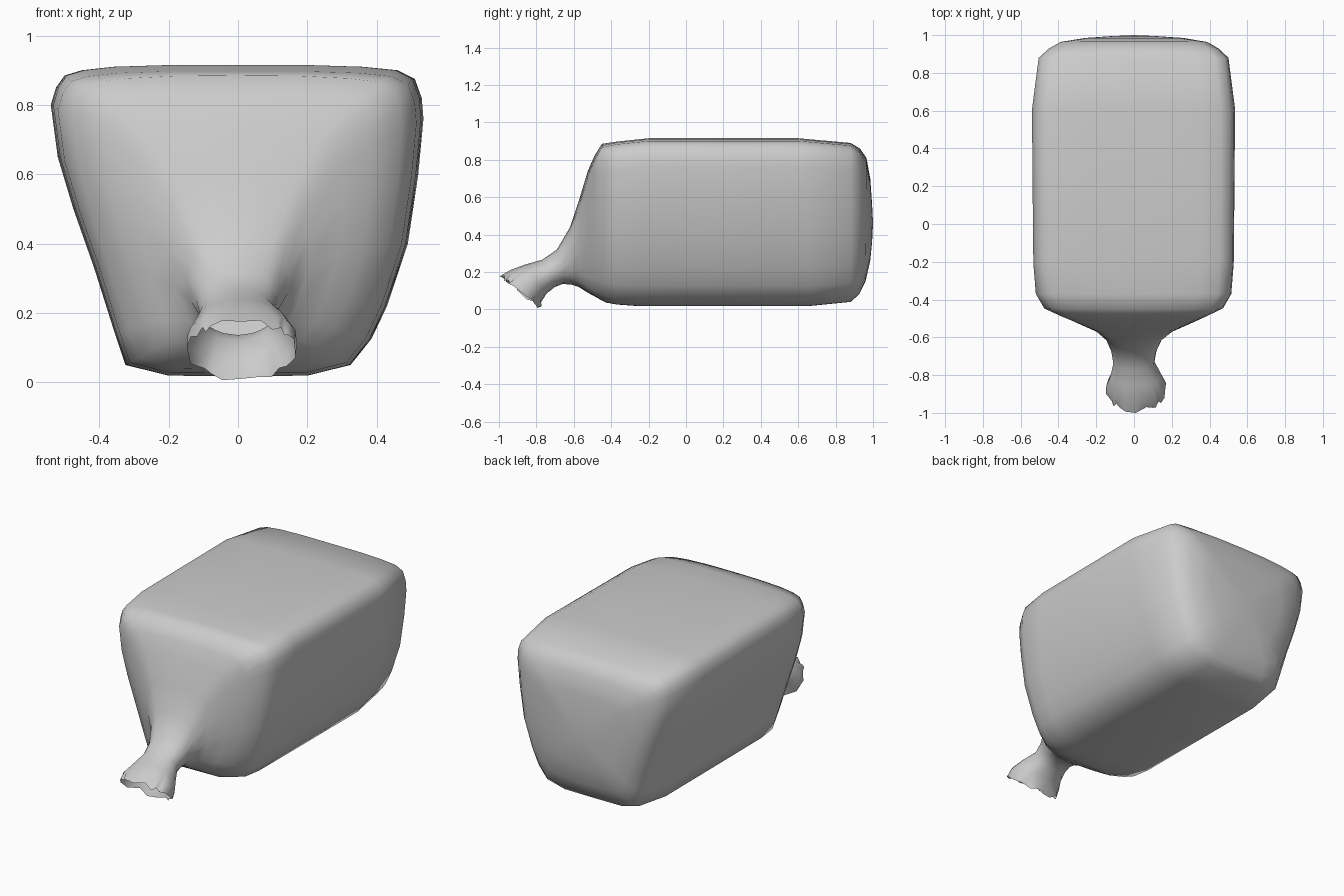
import bpy, bmesh, math

# Body cross-section (x, z), clockwise seen from the front, starting at top centre
SECTION = [(0, .915), (.2, .915), (.36, .91), (.46, .9), (.51, .875), (.53, .82), (.535, .76),
           (.52, .6), (.49, .4), (.43, .22), (.385, .125), (.325, .05), (.2, .019), (0, .018),
           (-.2, .019), (-.325, .05), (-.355, .14), (-.415, .33), (-.475, .5), (-.52, .65),
           (-.54, .8), (-.525, .85), (-.5, .885), (-.45, .9), (-.36, .91), (-.2, .915)]

# Rings back to front: top (y, z), bottom (y, z), half width, x shift, roundness
RINGS = [
    (.995, .56, .995, .36, .12, 0, .6),
    (.985, .70, .985, .26, .27, 0, .4),
    (.965, .81, .96, .15, .40, 0, .2),
    (.93, .86, .925, .08, .455, 0, .1),
    (.88, .89, .88, .04, .50, 0, 0),
    (.60, .915, .66, .018, .535, 0, 0),
    (.20, .915, .20, .018, .532, 0, 0),
    (-.20, .915, -.26, .018, .528, 0, 0),
    (-.37, .897, -.37, .026, .515, 0, 0),
    (-.45, .885, -.43, .037, .475, 0, .05),
    (-.49, .82, -.49, .07, .39, 0, .15),
    (-.525, .74, -.53, .092, .31, 0, .3),
    (-.57, .59, -.57, .118, .21, 0, .5),
    (-.62, .44, -.61, .132, .15, 0, .8),
    (-.69, .32, -.66, .136, .12, 0, 1),
    (-.77, .265, -.70, .12, .11, 0, 1),
    (-.86, .24, -.745, .085, .135, .01, 1),
    (-.94, .21, -.77, .045, .16, .012, 1),
    (-1.0, .175, -.79, .01, .158, .01, 1),
]


def ring_points(ty, tz, by, bz, hw, shift, rnd):
    pts = []
    for x, z in SECTION:
        u, v = x / .535, (z - .4665) / .4485
        a = math.atan2(v, u)
        u += (math.cos(a) - u) * rnd
        v += (math.sin(a) - v) * rnd
        t = (v + 1) / 2
        pts.append((shift + u * hw, by + (ty - by) * t, bz + (tz - bz) * t))
    return pts


# Bag: lofted skin, closed at the back and open at the flared mouth
bm = bmesh.new()
loops = [[bm.verts.new(p) for p in ring_points(*r)] for r in RINGS]
n = len(SECTION)
for a, b in zip(loops, loops[1:]):
    for i in range(n):
        j = (i + 1) % n
        bm.faces.new((a[i], a[j], b[j], b[i]))
tip = bm.verts.new((0, 1, .46))
for i in range(n):
    bm.faces.new((tip, loops[0][(i + 1) % n], loops[0][i]))

# Crumpled mouth edge
for i, v in enumerate(loops[-1]):
    if i not in (0, 13):
        v.co.z += .01 * math.sin(i * 2.1)
        v.co.y += .012 * (1 + math.sin(i * 1.7))
bmesh.ops.recalc_face_normals(bm, faces=bm.faces[:])
for f in bm.faces:
    f.smooth = True

mesh = bpy.data.meshes.new("tied_bag")
bm.to_mesh(mesh)
bm.free()
bag = bpy.data.objects.new("tied_bag", mesh)
bpy.context.collection.objects.link(bag)
